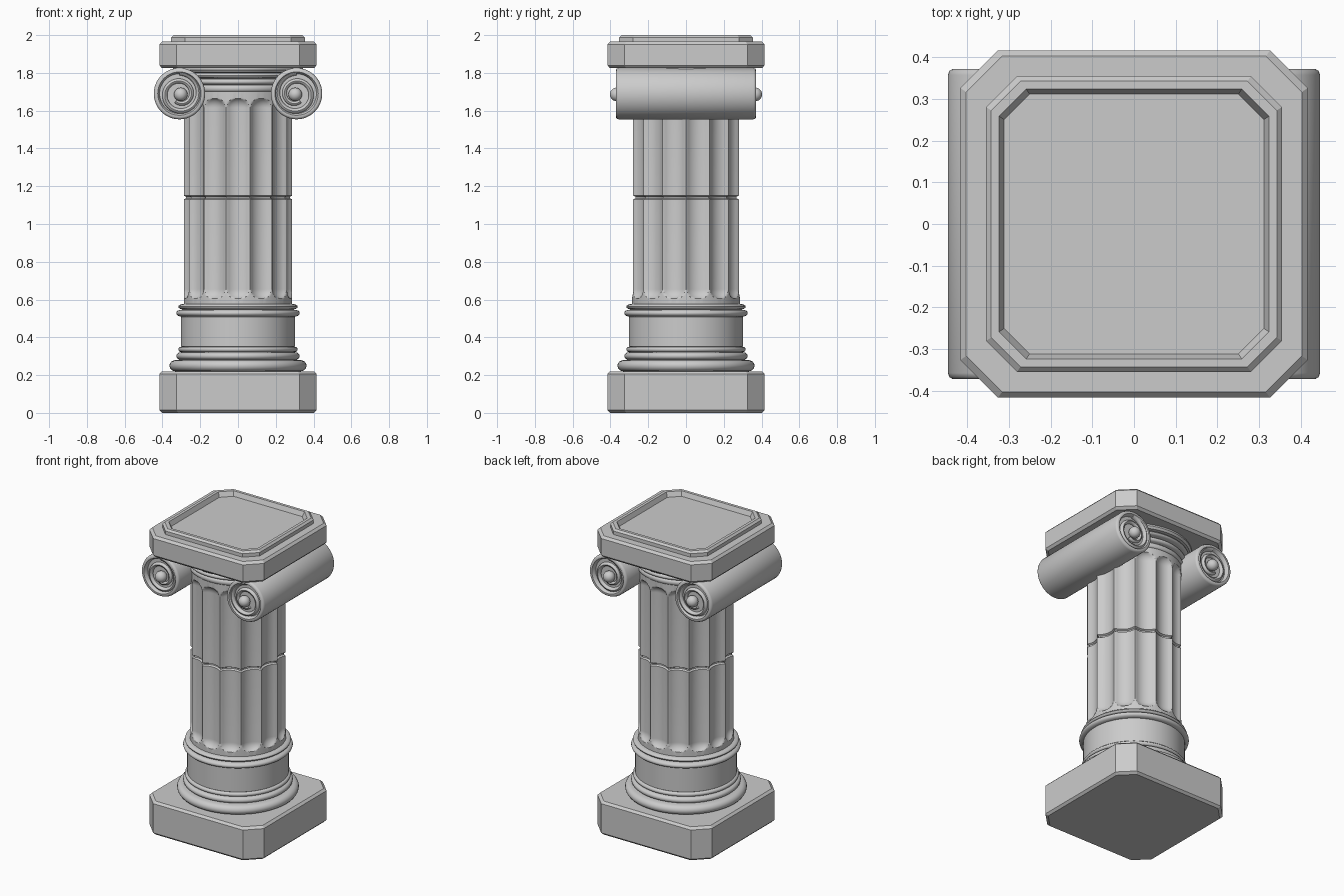
import bpy, bmesh
from math import sin, cos, pi, tau, hypot
from mathutils import Matrix

if "Cube" in bpy.data.objects:
    bpy.data.objects.remove(bpy.data.objects["Cube"])


def finish(name, bm, smooth=None):
    bmesh.ops.recalc_face_normals(bm, faces=bm.faces)
    me = bpy.data.meshes.new(name)
    bm.to_mesh(me)
    bm.free()
    ob = bpy.data.objects.new(name, me)
    bpy.context.collection.objects.link(ob)
    if smooth:
        bpy.ops.object.select_all(action='DESELECT')
        ob.select_set(True)
        bpy.context.view_layer.objects.active = ob
        bpy.ops.object.shade_smooth_by_angle(angle=smooth)
    return ob


def loft(name, rings, smooth=None, matrix=None):
    """Skin a stack of equal-length closed rings and cap both ends."""
    bm = bmesh.new()
    vs = [[bm.verts.new(p) for p in ring] for ring in rings]
    n = len(vs[0])
    for a, b in zip(vs, vs[1:]):
        for i in range(n):
            j = (i + 1) % n
            bm.faces.new((a[i], a[j], b[j], b[i]))
    bm.faces.new(vs[0][::-1])
    bm.faces.new(vs[-1])
    if matrix:
        bm.transform(matrix)
    return finish(name, bm, smooth)


def circle(r, z, n=72):
    return [(r * cos(tau * i / n), r * sin(tau * i / n), z) for i in range(n)]


def octagon(h, c, z):
    k = h - c
    return [(h, -k, z), (h, k, z), (k, h, z), (-k, h, z),
            (-h, k, z), (-h, -k, z), (-k, -h, z), (k, -h, z)]


def bead(r_in, r_out, z0, z1, n=8):
    """Half-round moulding profile from z0 up to z1."""
    return [(r_in + (r_out - r_in) * sin(pi * i / n),
             (z0 + z1) / 2 - (z1 - z0) / 2 * cos(pi * i / n)) for i in range(n + 1)]


# Square slabs with cut corners
loft("plinth", [octagon(h, c, z) for h, c, z in (
    (.402, .086, 0), (.416, .09, .014), (.416, .09, .206), (.402, .086, .22))])
loft("abacus", [octagon(h, c, z) for h, c, z in (
    (.402, .086, 1.825), (.416, .09, 1.84), (.416, .09, 1.95), (.402, .086, 1.965))])
loft("top_tray", [octagon(h, c, z) for h, c, z in (
    (.354, .074, 1.96), (.354, .074, 1.988), (.342, .07, 2.0),
    (.323, .065, 2.0), (.311, .061, 1.97))])

# Turned base mouldings and drum
base = ([(.33, .21)] + bead(.33, .363, .22, .28) + bead(.305, .327, .282, .32)
        + bead(.30, .316, .322, .35) + [(.303, .352), (.303, .508)]
        + bead(.30, .327, .51, .546) + bead(.29, .316, .548, .576) + [(.27, .58)])
loft("base_mouldings", [circle(r, z) for r, z in base], .6)

# Turned neck mouldings flaring up to the abacus
neck = ([(.27, 1.69)] + bead(.284, .297, 1.70, 1.735) + bead(.29, .31, 1.738, 1.768)
        + bead(.30, .328, 1.772, 1.80) + [(.335, 1.802), (.345, 1.815), (.345, 1.83)])
loft("neck_mouldings", [circle(r, z) for r, z in neck], .6)

# Fluted shaft: 14 flutes with rounded ends and a joint at mid height
FLUTES, PER, RAD, DEPTH = 14, 16, .287, .03
LOW, HIGH, END = .605, 1.665, .05


def shaft_ring(z, inset):
    over = max(0, LOW + END - z, z - HIGH + END) / END
    ring = []
    for i in range(FLUTES * PER):
        t = abs((i % PER) / PER * 2 - 1) / .92
        q = hypot(t, over)
        r = RAD - inset - (DEPTH * (1 - q * q) ** .7 if q < 1 else 0)
        a = tau * (i / PER - .5) / FLUTES - pi / 2
        ring.append((r * cos(a), r * sin(a), z))
    return ring


ends = [END * (i / 8) ** 1.5 for i in range(9)]
heights = ([(.57, 0)] + [(LOW + e, 0) for e in ends]
           + [(1.13, 0), (1.136, .012), (1.144, .012), (1.15, 0)]
           + [(HIGH - e, 0) for e in reversed(ends)] + [(1.71, 0)])
loft("fluted_shaft", [shaft_ring(z, d) for z, d in heights], .6)

# Scroll rolls, running front to back on each side
half = [(.001, .345), (.105, .345), (.110, .364), (.115, .371), (.125, .371),
        (.132, .367), (.136, .357)]
roll = half + [(r, -y) for r, y in reversed(half)]
for side, label in ((-1, "left"), (1, "right")):
    cx, cz = side * .31, 1.69
    place = Matrix.Translation((cx, 0, cz)) @ Matrix.Rotation(pi / 2, 4, 'X')
    loft(label + "_scroll_roll", [circle(r, z, 48) for r, z in roll], .7, place)

    for face, end in ((-1, "front"), (1, "back")):
        # Spiral ridge winding in to the eye
        rings, steps, n = [], 72, 8
        for s in range(steps + 1):
            f = s / steps
            a = pi / 2 + side * tau * 1.6 * f
            r, w = .112 - .068 * f, .015 - .004 * f
            ox, oz = side * -.006 * f, -.004 * f
            rings.append([(cx + ox + cos(a) * (r + w * cos(tau * k / n)),
                           face * (.348 + 1.2 * w * sin(tau * k / n)),
                           cz + oz + sin(a) * (r + w * cos(tau * k / n)))
                          for k in range(n)])
        loft(f"{label}_{end}_spiral", rings, .9)
        # Round eye
        bm = bmesh.new()
        bmesh.ops.create_uvsphere(bm, u_segments=24, v_segments=12, radius=.036)
        bm.transform(Matrix.Translation((cx - side * .007, face * .367, cz - .004)))
        finish(f"{label}_{end}_eye", bm, .9)
